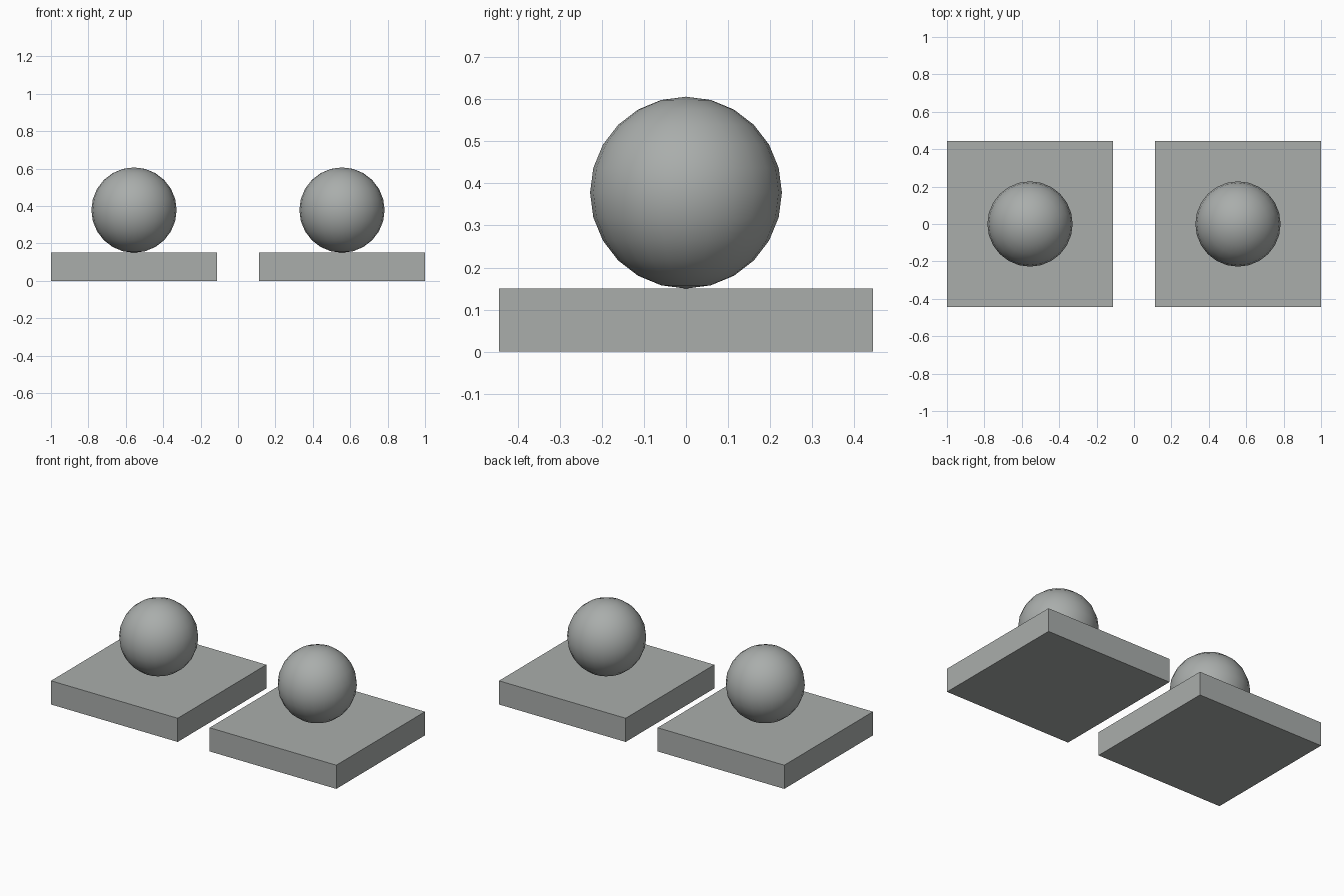
import bpy

if "Cube" in bpy.data.objects:
    bpy.data.objects.remove(bpy.data.objects["Cube"])

grey = bpy.data.materials.new("stone grey")
grey.diffuse_color = (0.40, 0.42, 0.41, 1)
grey.use_nodes = True
grey.node_tree.nodes["Principled BSDF"].inputs["Base Color"].default_value = grey.diffuse_color

SLAB, HEIGHT, RADIUS = 0.888, 0.15, 0.228
CENTRE_X = 1 - SLAB / 2

for side, name in ((-1, "left"), (1, "right")):
    x = side * CENTRE_X

    # Square slab base
    bpy.ops.mesh.primitive_cube_add(size=1, location=(x, 0, HEIGHT / 2))
    slab = bpy.context.object
    slab.name = name + "_slab"
    slab.scale = (SLAB, SLAB, HEIGHT)
    bpy.ops.object.transform_apply(location=False, rotation=False, scale=True)
    slab.data.materials.append(grey)

    # Ball resting on the slab
    bpy.ops.mesh.primitive_uv_sphere_add(segments=24, ring_count=12, radius=RADIUS,
                                         location=(x, 0, HEIGHT + RADIUS))
    ball = bpy.context.object
    ball.name = name + "_ball"
    ball.data.materials.append(grey)
    bpy.ops.object.shade_smooth()
